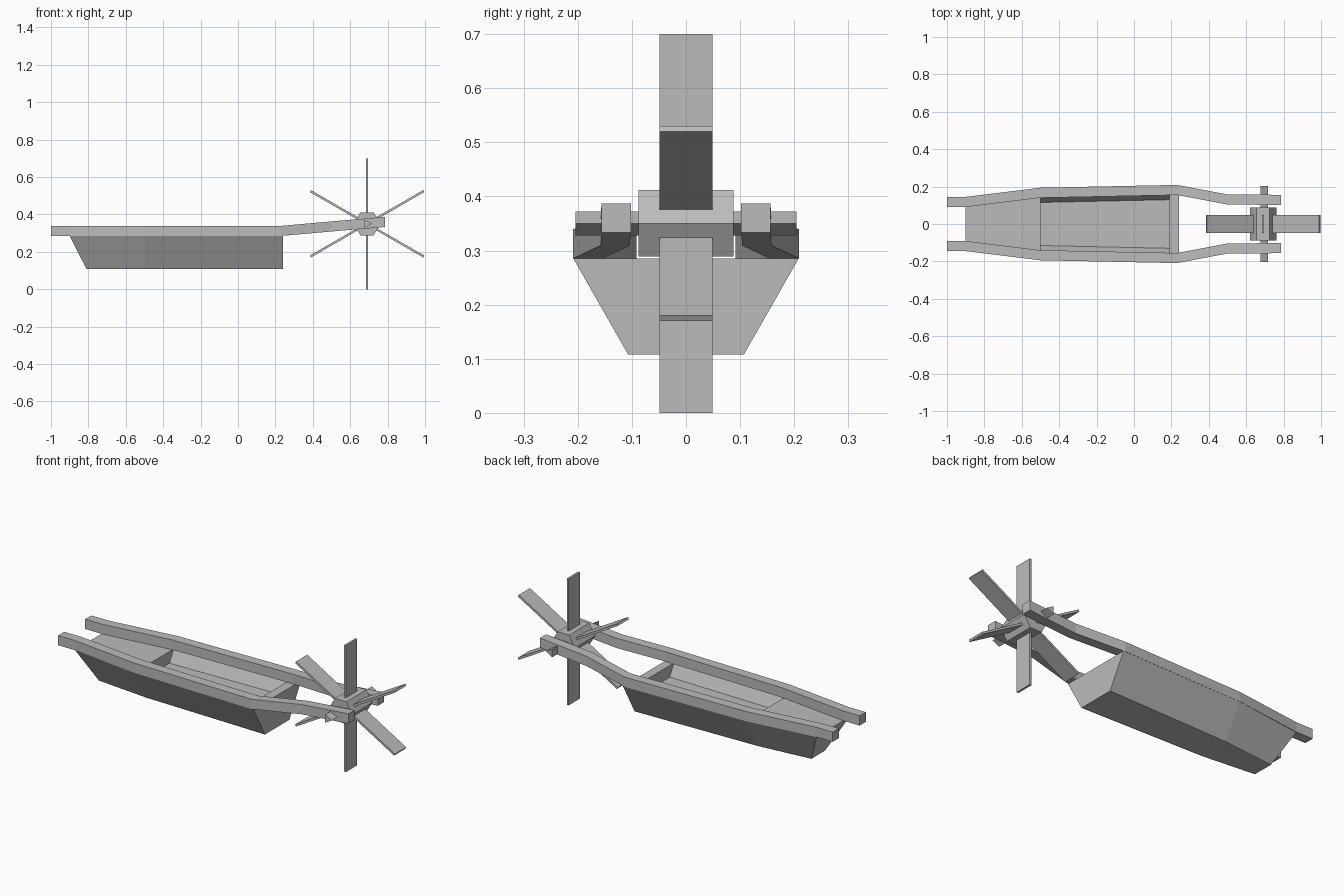
import bpy, math
from mathutils import Matrix, Vector

cube = bpy.data.objects.get("Cube")
if cube:
    bpy.data.objects.remove(cube)

grey = bpy.data.materials.new("plain grey")
grey.use_nodes = True
colour = (0.5, 0.5, 0.5, 1)
grey.diffuse_color = colour
grey.node_tree.nodes["Principled BSDF"].inputs["Base Color"].default_value = colour


def make(name, verts, faces):
    mesh = bpy.data.meshes.new(name)
    mesh.from_pydata(verts, [], faces)
    mesh.materials.append(grey)
    obj = bpy.data.objects.new(name, mesh)
    bpy.context.collection.objects.link(obj)
    return obj


def loft(name, rings, caps=True):
    """Skin rings of equal point count along +x or +y."""
    n = len(rings[0])
    verts = [p for ring in rings for p in ring]
    faces = [(i * n + j, i * n + (j + 1) % n, (i + 1) * n + (j + 1) % n, (i + 1) * n + j)
             for i in range(len(rings) - 1) for j in range(n)]
    if caps:
        faces += [tuple(reversed(range(n))), tuple(range(len(verts) - n, len(verts)))]
    return make(name, verts, faces)


def tidy(obj):
    """Point all normals outward."""
    import bmesh
    bm = bmesh.new()
    bm.from_mesh(obj.data)
    bmesh.ops.recalc_face_normals(bm, faces=bm.faces)
    bm.to_mesh(obj.data)
    bm.free()
    return obj


def section(xt, xb, wt, wb, zt, zb):
    return [(xb, -wb, zb), (xb, wb, zb), (xt, wt, zt), (xt, -wt, zt)]


# Flat-bottomed hull with a raked bow
TOP, FLOOR, BASE = 0.285, 0.22, 0.108
hull = tidy(loft("hull", [
    section(-0.90, -0.81, 0.142, 0.06, TOP, BASE),
    section(-0.50, -0.50, 0.193, 0.09, TOP, BASE),
    section(0.24, 0.24, 0.208, 0.107, TOP, BASE)]))

# Open well cut into the deck
over = TOP + 0.065
well = tidy(loft("well_cutter", [
    section(-0.50, -0.50, 0.185, 0.115, over, FLOOR),
    section(0.19, 0.19, 0.20, 0.13, over, FLOOR)]))
cut = hull.modifiers.new("well", 'BOOLEAN')
cut.object = well
cut.solver = 'EXACT'
bpy.context.view_layer.update()
cut_mesh = bpy.data.meshes.new_from_object(
    hull.evaluated_get(bpy.context.evaluated_depsgraph_get()))
hull.modifiers.clear()
hull.data = cut_mesh
bpy.data.objects.remove(well)

# Side rails: x, outer y, bottom z at each bend
RAIL = 0.054
path = [(-1, 0.145, 0.285), (-0.9, 0.145, 0.285), (-0.5, 0.194, 0.285),
        (0.23, 0.209, 0.285), (0.5, 0.158, 0.309), (0.785, 0.156, 0.333)]
for side, word in ((1, "back"), (-1, "front")):
    tidy(loft(word + "_rail", [
        [(x, side * y, z), (x, side * (y - RAIL), z),
         (x, side * (y - RAIL), z + RAIL), (x, side * y, z + RAIL)]
        for x, y, z in path]))

# Paddle wheel on a three-sided axle and a six-sided hub
CENTRE = Vector((0.69, 0, 0.35))


def bar(name, sides, radius, half):
    ring = [(radius * math.cos(math.tau * k / sides), radius * math.sin(math.tau * k / sides))
            for k in range(sides)]
    return tidy(loft(name, [[CENTRE + Vector((a, y, b)) for a, b in ring]
                            for y in (-half, half)]))


bar("axle", 3, 0.026, 0.204)
bar("wheel_hub", 6, 0.071, 0.088)

for k in range(6):
    turn = Matrix.Rotation(math.tau * k / 6, 3, 'Y')
    rings = [[CENTRE + turn @ Vector((x, y, z))
              for x, y in ((-0.006, -0.049), (0.006, -0.049), (0.006, 0.049), (-0.006, 0.049))]
             for z in (0.03, 0.35)]
    tidy(loft("paddle_%d" % (k + 1), rings))
